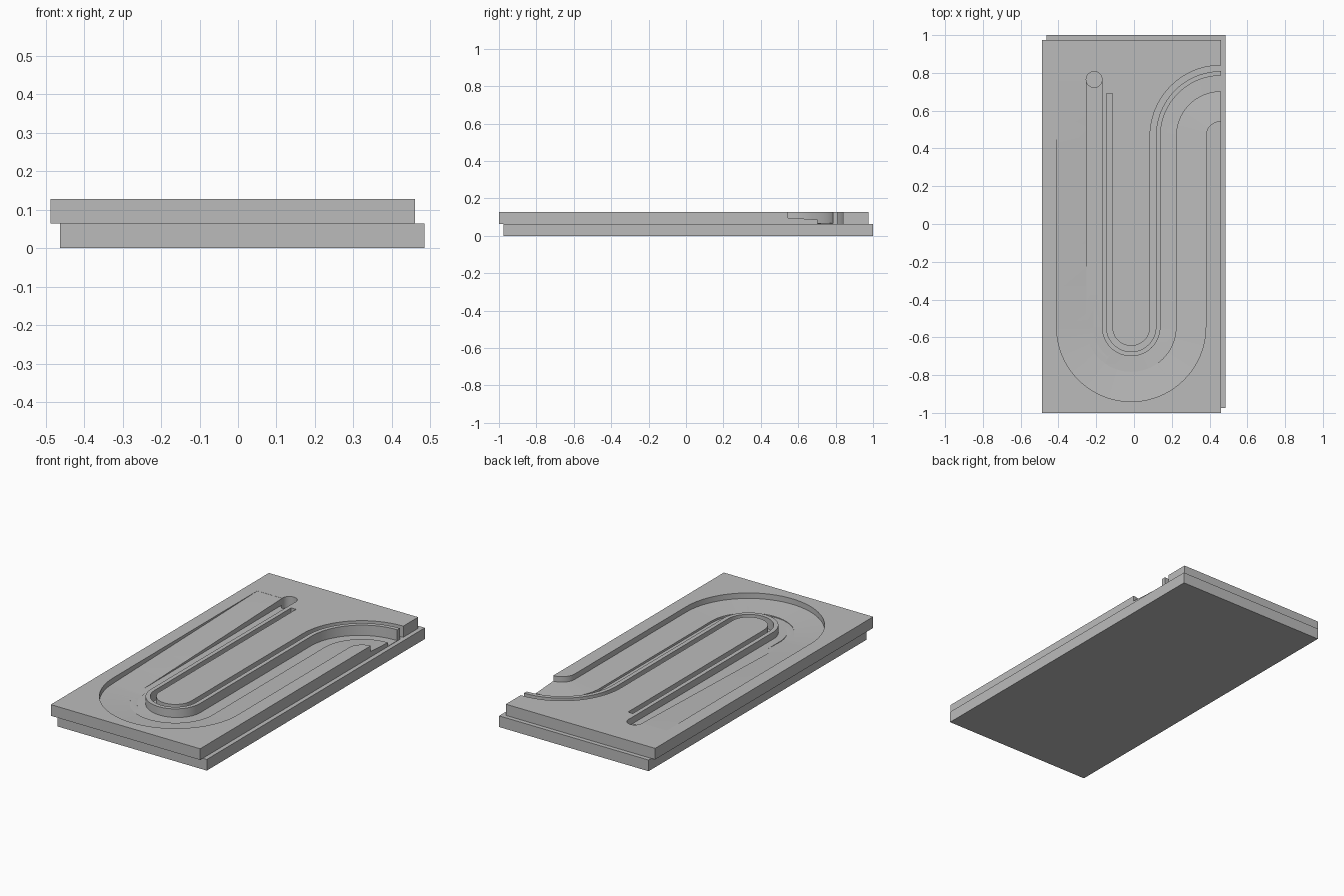
import bpy, bmesh, math
from mathutils import Vector

if "Cube" in bpy.data.objects:
    bpy.data.objects.remove(bpy.data.objects["Cube"])

grey = bpy.data.materials.new("plain grey")
grey.use_nodes = True
grey.diffuse_color = (0.5, 0.5, 0.5, 1)
grey.node_tree.nodes["Principled BSDF"].inputs["Base Color"].default_value = grey.diffuse_color

MID, TOP = 0.064, 0.128
TURN = Vector((-0.015, -0.545))      # centre of the hairpin
BEND = Vector((0.46, 0.465))         # centre of the exit bend
GAP = BEND.x - TURN.x


def make_object(name, bm):
    bmesh.ops.recalc_face_normals(bm, faces=bm.faces)
    mesh = bpy.data.meshes.new(name)
    bm.to_mesh(mesh)
    bm.free()
    mesh.materials.append(grey)
    obj = bpy.data.objects.new(name, mesh)
    bpy.context.collection.objects.link(obj)
    return obj


def slab(name, x0, x1, y0, y1, z0, z1):
    bm = bmesh.new()
    bmesh.ops.create_cube(bm, size=1)
    for v in bm.verts:
        v.co = ((x0 + x1) / 2 + v.co.x * (x1 - x0),
                (y0 + y1) / 2 + v.co.y * (y1 - y0),
                (z0 + z1) / 2 + v.co.z * (z1 - z0))
    return make_object(name, bm)


def lane(r, start):
    """Points of a track lane lying r outside the hairpin centre."""
    pts = [Vector((TURN.x - r, start + (TURN.y - start) * i / 6)) for i in range(6)]
    for i in range(41):
        a = math.pi * (1 + i / 40)
        pts.append(TURN + r * Vector((math.cos(a), math.sin(a))))
    for i in range(25):
        a = math.pi * (1 - i / 48)
        pts.append(BEND + (GAP - r) * Vector((math.cos(a), math.sin(a))))
    pts.append(pts[-1] + Vector((0.05, 0)))
    return pts


def groove(name, r0, r1, start, floor, first=0):
    """Swept cutter; floor(t, point) gives inner and outer floor heights."""
    bm = bmesh.new()
    inner, outer = lane(r0, start)[first:], lane(r1, start)[first:]
    rings = []
    for i, (p, q) in enumerate(zip(inner, outer)):
        zi, zo = floor(i / (len(inner) - 1), i)
        corners = ((p, zi), (q, zo), (q, TOP + 0.04), (p, TOP + 0.04))
        rings.append([bm.verts.new((c.x, c.y, z)) for c, z in corners])
    for a, b in zip(rings, rings[1:]):
        for k in range(4):
            n = (k + 1) % 4
            bm.faces.new((a[k], a[n], b[n], b[k]))
    bm.faces.new(rings[0])
    bm.faces.new(rings[-1])
    bmesh.ops.triangulate(bm, faces=bm.faces)
    return make_object(name, bm)


def shelf_floor(t, i):
    # rises to the slab surface along the left leg
    d = min(i / 6, 1)
    return TOP - 0.001 - 0.043 * d, TOP - 0.0005 - 0.031 * d


def channel_floor(t, i):
    z = 0.09 - 0.0245 * t
    return z, z


# Two offset slabs
base_slab = slab("base_slab", -0.463, 0.485, -0.975, 1.0, 0, MID)
track_slab = slab("track_slab", -0.487, 0.46, -1.0, 0.975, MID, TOP)

# Cutters: sloping shelf, deep channel, narrow slot, slot exit, start hole
cutters = [
    groove("shelf_cutter", 0.2, 0.395, 0.76, shelf_floor),
    groove("channel_cutter", 0.155, 0.2375, 0.765, channel_floor),
    groove("slot_cutter", 0.1, 0.131, 0.69, lambda t, i: (0.068, 0.068)),
    groove("slot_exit_cutter", 0.1, 0.131, 0.69, lambda t, i: (0.05, 0.05), first=47),
]
bm = bmesh.new()
bmesh.ops.create_cone(bm, cap_ends=True, segments=40, radius1=0.042, radius2=0.042, depth=0.2)
bmesh.ops.translate(bm, verts=bm.verts, vec=(TURN.x - 0.196, 0.765, 0.12))
cutters.append(make_object("start_hole_cutter", bm))

for cutter in cutters:
    cutter.hide_render = True
    mod = track_slab.modifiers.new(cutter.name, 'BOOLEAN')
    mod.operation = 'DIFFERENCE'
    mod.solver = 'EXACT'
    mod.object = cutter

# Bake the cuts and drop the cutters
bpy.context.view_layer.update()
deps = bpy.context.evaluated_depsgraph_get()
carved = bpy.data.meshes.new_from_object(track_slab.evaluated_get(deps))
track_slab.modifiers.clear()
track_slab.data = carved
carved.materials.clear()
carved.materials.append(grey)
for poly in carved.polygons:
    poly.material_index = 0
for cutter in cutters:
    bpy.data.objects.remove(cutter)

# Smooth curved walls, sharp rims
bpy.ops.object.select_all(action='DESELECT')
track_slab.select_set(True)
bpy.context.view_layer.objects.active = track_slab
bpy.ops.object.shade_smooth_by_angle(angle=math.radians(25))
